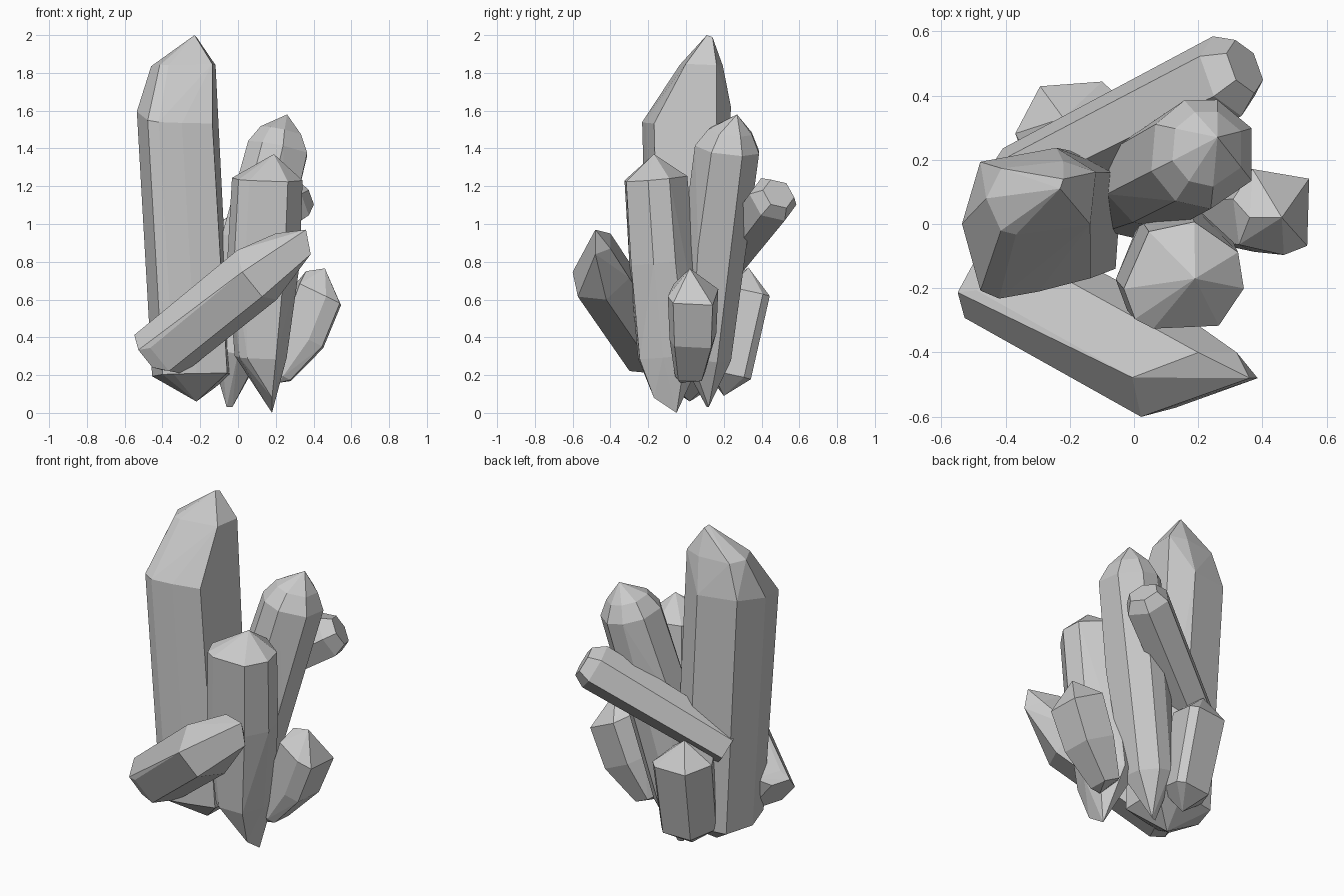
import bpy, bmesh, math
from mathutils import Vector

cube = bpy.data.objects.get("Cube")
if cube:
    bpy.data.objects.remove(cube)

# One grey stone for the whole cluster
stone = bpy.data.materials.new("grey_stone")
stone.use_nodes = True
grey = (0.6, 0.6, 0.6, 1)
stone.diffuse_color = grey
stone.node_tree.nodes["Principled BSDF"].inputs["Base Color"].default_value = grey


def ring_of(*angles):
    """Unit cross-section with a corner at each angle."""
    return [(math.cos(math.radians(t)), math.sin(math.radians(t))) for t in angles]


def crystal(name, rings, section, tips, slope=(0, 0)):
    """Faceted crystal: a hull around rings of (centre, radius u, radius v) and its end points.
    The slope tilts the second ring, which is the shoulder."""
    axis = (Vector(rings[-1][0]) - Vector(rings[0][0])).normalized()
    ref = Vector((0, 1, 0)) if abs(axis.x) > 0.6 else Vector((1, 0, 0))
    u = (ref - axis * ref.dot(axis)).normalized()
    v = axis.cross(u)
    bm = bmesh.new()
    for n, (centre, ru, rv) in enumerate(rings):
        for cu, cv in section:
            a, b = ru * cu, rv * cv
            lift = slope[0] * a + slope[1] * b if n == 1 else 0
            bm.verts.new(Vector(centre) + u * a + v * b + axis * lift)
    for tip in tips:
        bm.verts.new(tip)
    hull = bmesh.ops.convex_hull(bm, input=bm.verts[:])
    spare = {g for g in hull["geom_interior"] + hull["geom_unused"] if isinstance(g, bmesh.types.BMVert)}
    bmesh.ops.delete(bm, geom=list(spare), context="VERTS")
    bmesh.ops.dissolve_limit(bm, angle_limit=math.radians(3), verts=bm.verts[:], edges=bm.edges[:])
    bmesh.ops.recalc_face_normals(bm, faces=bm.faces[:])
    mesh = bpy.data.meshes.new(name)
    bm.to_mesh(mesh)
    bm.free()
    mesh.materials.append(stone)
    obj = bpy.data.objects.new(name, mesh)
    bpy.context.collection.objects.link(obj)


# Upright crystals
crystal("main_crystal", [
    ((-0.24, 0.01, 0.2), 0.215, 0.22),
    ((-0.32, 0, 1.58), 0.215, 0.245),
    ((-0.285, 0.08, 1.84), 0.175, 0.12)],
    [(-1, 0), (-0.74, -0.84), (-0.47, -0.94), (0.1, -0.85), (0.85, -0.68),
     (0.95, 0.68), (0.37, 0.96), (-0.73, 0.78)],
    [(-0.23, 0.11, 2), (-0.22, 0.14, 1.99), (-0.22, 0.02, 0.06)], slope=(-0.1, 0.25))
crystal("rear_tall_crystal", [
    ((-0.02, 0.1, 0.3), 0.14, 0.145),
    ((0.09, 0.145, 0.9), 0.19, 0.165),
    ((0.215, 0.22, 1.4), 0.175, 0.175),
    ((0.23, 0.235, 1.49), 0.12, 0.12)],
    ring_of(28, 75, 110, 150, 200, 240, 278, 332),
    [(0.26, 0.27, 1.58), (-0.06, 0.11, 0.03), (-0.03, 0.12, 0.03)])
crystal("front_crystal", [
    ((0.12, -0.09, 0.3), 0.14, 0.19),
    ((0.135, -0.14, 0.8), 0.195, 0.185),
    ((0.155, -0.17, 1.24), 0.19, 0.18)],
    ring_of(27, 80, 125, 190, 240, 305, 350) + [(-0.8, -0.7)],
    [(0.19, -0.17, 1.37), (0.18, -0.05, 0), (0.18, -0.17, 0.08)])

# Leaning crystals
crystal("front_leaning_crystal", [
    ((-0.475, -0.195, 0.32), 0.11, 0.12),
    ((-0.39, -0.18, 0.33), 0.165, 0.16),
    ((0.1, -0.45, 0.73), 0.17, 0.17)],
    ring_of(*range(40, 400, 60)),
    [(0.36, -0.48, 0.97), (0.385, -0.48, 0.84), (0.2, -0.4, 0.95), (0.32, -0.4, 0.87)])
crystal("rear_leaning_crystal", [
    ((-0.37, 0.13, 0.7), 0.115, 0.115),
    ((0.29, 0.46, 1.13), 0.135, 0.135),
    ((0.345, 0.49, 1.16), 0.09, 0.09)],
    ring_of(*range(0, 360, 60)), [])

# Small crystals around the foot
crystal("right_small_crystal", [
    ((0.22, 0.02, 0.2), 0.07, 0.08),
    ((0.34, 0.035, 0.4), 0.13, 0.125),
    ((0.43, 0.035, 0.63), 0.135, 0.135)],
    [(-0.5, 1), (0.95, 0.8), (0.9, -0.75), (0.3, -0.97), (-0.85, -0.75), (-1, 0.3)],
    [(0.36, 0.02, 0.75), (0.46, 0.02, 0.765), (0.22, -0.03, 0.16)])
crystal("back_small_crystal", [
    ((-0.19, 0.22, 0.2), 0.14, 0.125),
    ((-0.215, 0.32, 0.64), 0.155, 0.125)],
    [(-1, -0.3), (-0.5, 0.9), (0.75, 1), (1, 0.7), (0.85, -0.7), (-0.2, -1), (-0.8, -0.8)],
    [(-0.22, 0.33, 0.77), (-0.18, 0.2, 0.09)])
